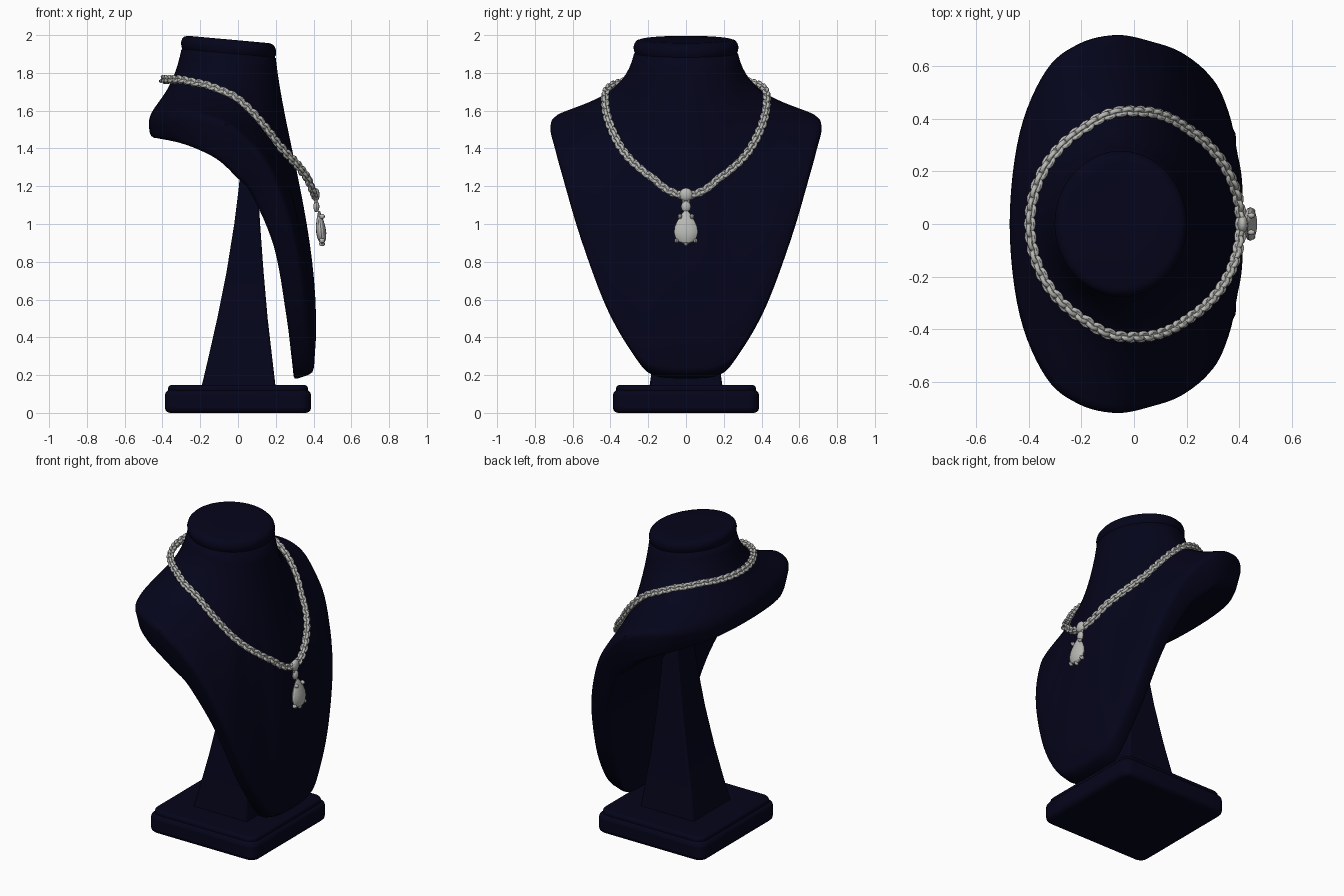
import bpy, bmesh, math
from mathutils import Vector, Matrix

cube = bpy.data.objects.get("Cube")
if cube:
    bpy.data.objects.remove(cube, do_unlink=True)


def material(name, rgb):
    m = bpy.data.materials.new(name)
    m.use_nodes = True
    m.diffuse_color = (*rgb, 1)
    bsdf = next(n for n in m.node_tree.nodes if n.type == 'BSDF_PRINCIPLED')
    bsdf.inputs["Base Color"].default_value = (*rgb, 1)
    return m


navy = material("navy velvet", (0.0014, 0.0014, 0.011))
silver = material("silver", (0.48, 0.48, 0.46))


def finish(name, bm, mat, angle=40, bevel=0, segments=3):
    bmesh.ops.recalc_face_normals(bm, faces=bm.faces)
    me = bpy.data.meshes.new(name)
    bm.to_mesh(me)
    bm.free()
    me.materials.append(mat)
    ob = bpy.data.objects.new(name, me)
    bpy.context.collection.objects.link(ob)
    if bevel:
        mod = ob.modifiers.new("soft edges", 'BEVEL')
        mod.width, mod.segments = bevel, segments
        mod.angle_limit = math.radians(40)
    bpy.ops.object.select_all(action='DESELECT')
    ob.select_set(True)
    bpy.context.view_layer.objects.active = ob
    bpy.ops.object.shade_smooth_by_angle(angle=math.radians(angle))
    return ob


def skin(bm, rings):
    """Quads between successive closed rings of points."""
    vs = [[bm.verts.new(p) for p in r] for r in rings]
    n = len(vs[0])
    for a, b in zip(vs, vs[1:]):
        for i in range(n):
            k = (i + 1) % n
            bm.faces.new((a[i], a[k], b[k], b[i]))
    return vs


def spline(keys, u):
    """Smooth curve through the keys, u counted in keys."""
    i = min(int(u), len(keys) - 2)
    t = u - i
    b, c = keys[i], keys[i + 1]
    flip = lambda p: Vector((p.x, -p.y, p.z))
    a = keys[i - 1] if i else flip(keys[1])
    d = keys[i + 2] if i + 2 < len(keys) else flip(keys[-2])
    return 0.5 * (2 * b + (c - a) * t + (2 * a - 5 * b + 4 * c - d) * t ** 2
                  + (3 * b - a - 3 * c + d) * t ** 3)


def rounded(a, b, c, r):
    p = b + (a - b).normalized() * r
    q = b + (c - b).normalized() * r
    return [p, (p + 2 * b + q) / 4, q]


def vectors(rows):
    return [Vector(r) for r in rows]


# Bust: rim running from the bottom tip, round the shoulder, to the back
outer = vectors([(.4, 0, .21), (.4, .17, .23), (.39, .28, .315), (.36, .425, .56),
                 (.3, .56, .92), (.19, .655, 1.25), (.07, .7, 1.42), (-.06, .725, 1.53),
                 (-.21, .69, 1.575), (-.34, .585, 1.57), (-.435, .35, 1.55), (-.475, 0, 1.55)])
inner = vectors([(.295, 0, .175), (.295, .17, .19), (.285, .26, .28), (.255, .395, .52),
                 (.19, .53, .88), (.07, .62, 1.16), (-.01, .65, 1.25), (-.1, .67, 1.335),
                 (-.2, .65, 1.39), (-.31, .57, 1.43), (-.43, .34, 1.455), (-.465, 0, 1.46)])
# Direction in which the surface leaves the rim
leave = vectors([(.07, 0, .63), (.06, -.03, .6), (.035, -.06, .55), (.035, -.1, .43),
                 (.03, -.13, .29), (-.01, -.12, .15), (-.01, -.12, .09), (0, -.13, .055),
                 (.02, -.12, .06), (.05, -.09, .09), (.05, -.04, .11), (.04, 0, .11)])
angles = vectors([(a, 0, 0) for a in
                  (0, .25, .45, .75, 1.05, 1.3, 1.44, 1.57, 1.83, 2.15, 2.6, math.pi)])


def neck(a, size, rise):
    x = 0.25 * size * math.cos(a)
    return Vector((x - .05, .276 * size * math.sin(a), 1.90 - .09 * x + rise))


steps = 6
n = (len(outer) - 1) * steps
columns = []
for j in range(n + 1):
    u = j / steps
    o, i, d = spline(outer, u), spline(inner, u), spline(leave, u)
    a = spline(angles, u).x
    target = spline(inner, min(max(j, n * .25), n * .8) / steps)
    target.y = 0
    top = neck(a, 1, 0)
    low = top + Vector((.05 * math.cos(a), .05 * math.sin(a), -.18 - .17 * (top.z - o.z)))
    ctrl = (o, o + d, low, top)

    def bez(s):
        return sum((ctrl[k] * math.comb(3, k) * s ** k * (1 - s) ** (3 - k)
                    for k in range(4)), Vector((0, 0, 0)))
    col = rounded(target, i, o, .025) + rounded(i, o, bez(.1), .03)
    col += [bez(.1 + .9 * k / 16) for k in range(17)]
    # Neck cap with a shallow seam below it
    for size, rise in ((.98, .004), (.985, .009), (1.0, .016), (1.005, .04),
                       (.985, .058), (.94, .071), (.86, .077), (.4, .077)):
        col.append(neck(a, size, rise))
    columns.append(col)

columns += [[Vector((p.x, -p.y, p.z)) for p in c] for c in columns[n - 1:0:-1]]
bm = bmesh.new()
rings = skin(bm, list(zip(*columns)))
bm.faces.new(rings[-1])
under = rings[0]
for j in range(n):
    quad = [under[j], under[j + 1], under[-j - 1], under[-j]] if j else \
        [under[0], under[1], under[-1]]
    if j == n - 1:
        quad = [under[j], under[n], under[-j]]
    bm.faces.new(quad)
bust = finish("bust", bm, navy, 50)

# Flared square post under the bust
bm = bmesh.new()
levels = [(.13, -.195, .2, .195), (.3, -.155, .18, .17), (.5, -.11, .157, .145),
          (.75, -.06, .135, .12), (1.0, -.02, .117, .1), (1.2, .005, .105, .09),
          (1.32, .015, .1, .085)]
rings = skin(bm, [[(x0, -w, z), (x1, -w, z), (x1, w, z), (x0, w, z)]
                  for z, x0, x1, w in levels])
bm.faces.new(rings[0])
bm.faces.new(rings[-1])
finish("post", bm, navy, 30, .012, 2)


# Stepped base
def slab(name, half, z0, z1, corner, edge):
    pts = []
    for q in range(4):
        for k in range(6):
            a = math.pi / 2 * (q + k / 5)
            cx = (half - corner) * (1 if q in (0, 3) else -1)
            cy = (half - corner) * (1 if q < 2 else -1)
            pts.append((cx + corner * math.cos(a), cy + corner * math.sin(a)))
    bm = bmesh.new()
    rings = skin(bm, [[(x, y, z) for x, y in pts] for z in (z0, z1)])
    bm.faces.new(rings[0])
    bm.faces.new(rings[1])
    finish(name, bm, navy, 40, edge)


slab("base_lower", .387, 0, .122, .06, .028)
slab("base_upper", .37, .1, .147, .06, .016)

# Chain: curve lying on the bust, filled with rolled links
drape = vectors([(-.40, 0, 1.765), (-.3, 0, 1.765), (-.18, 0, 1.738), (0, 0, 1.635),
                 (.165, 0, 1.475), (.325, 0, 1.3), (.37, 0, 1.24), (.406, 0, 1.15)])
bpy.context.view_layer.update()


def chain_point(a):
    x = .005 + .4 * math.cos(a)
    k = max(i for i in range(len(drape) - 1) if i == 0 or x >= drape[i].x)
    p = drape[k].lerp(drape[k + 1], (x - drape[k].x) / (drape[k + 1].x - drape[k].x))
    p.y = .415 * math.sin(a)
    # Keep the chain resting on top of the surface
    _, spot, normal, _ = bust.closest_point_on_mesh(p)
    return p + normal * max(0, .014 - (p - spot).dot(normal))


def torus(bm, mat, major, minor, seg=12, sides=6):
    rings = []
    for i in range(seg + 1):
        a = math.tau * (i % seg) / seg
        rings.append([mat @ Vector(((major + minor * math.cos(b)) * math.cos(a) * 1.3,
                                    (major + minor * math.cos(b)) * math.sin(a),
                                    minor * math.sin(b)))
                      for b in (math.tau * k / sides for k in range(sides))])
    skin(bm, rings)


dense = [chain_point(math.tau * k / 1200) for k in range(1201)]
lengths = [0]
for p, q in zip(dense, dense[1:]):
    lengths.append(lengths[-1] + (q - p).length)
links = 120
bm = bmesh.new()
k = 0
for i in range(links):
    while lengths[k] < lengths[-1] * i / links:
        k += 1
    p = dense[k]
    t = (dense[(k + 8) % 1200] - dense[(k - 8) % 1200]).normalized()
    out = Vector((p.x, p.y, .15))
    out = (out - t * out.dot(t)).normalized()
    frame = Matrix((t, out.cross(t), out)).transposed().to_4x4()
    roll = Matrix.Rotation(math.radians(40 if i % 2 else -40), 4, 'X')
    torus(bm, Matrix.Translation(p) @ frame @ roll, .0165, .0095)
finish("chain", bm, silver, 60)


# Pendant parts
def ball(bm, place, size, u=12, v=8):
    m = Matrix.Translation(place) @ Matrix.Diagonal((*size, 1))
    bmesh.ops.create_uvsphere(bm, u_segments=u, v_segments=v, radius=1, matrix=m)


bm = bmesh.new()
ball(bm, (.412, 0, 1.155), (.02, .036, .036))
ball(bm, (.415, 0, 1.092), (.016, .026, .03))
torus(bm, Matrix.Translation((.413, 0, 1.122)) @ Matrix.Rotation(math.pi / 2, 4, 'Y'), .014, .008)
finish("pendant_bail", bm, silver, 40)

bm = bmesh.new()
drop = [(.895, .012), (.905, .036), (.925, .055), (.955, .064), (.985, .06),
        (1.015, .047), (1.045, .029), (1.068, .012)]
rings = skin(bm, [[(.438 - .1 * (z - .98) + .42 * r * math.cos(a), r * math.sin(a), z)
                   for a in (math.tau * k / 16 for k in range(16))] for z, r in drop])
bm.faces.new(rings[0])
bm.faces.new(rings[-1])
finish("pendant_drop", bm, silver, 25)

bm = bmesh.new()
for y, z in ((-.05, .912), (.05, .912), (0, .895), (-.032, 1.04), (.032, 1.04)):
    ball(bm, (.445, y, z), (.016, .011, .013), 8, 6)
finish("pendant_prongs", bm, silver, 40)
